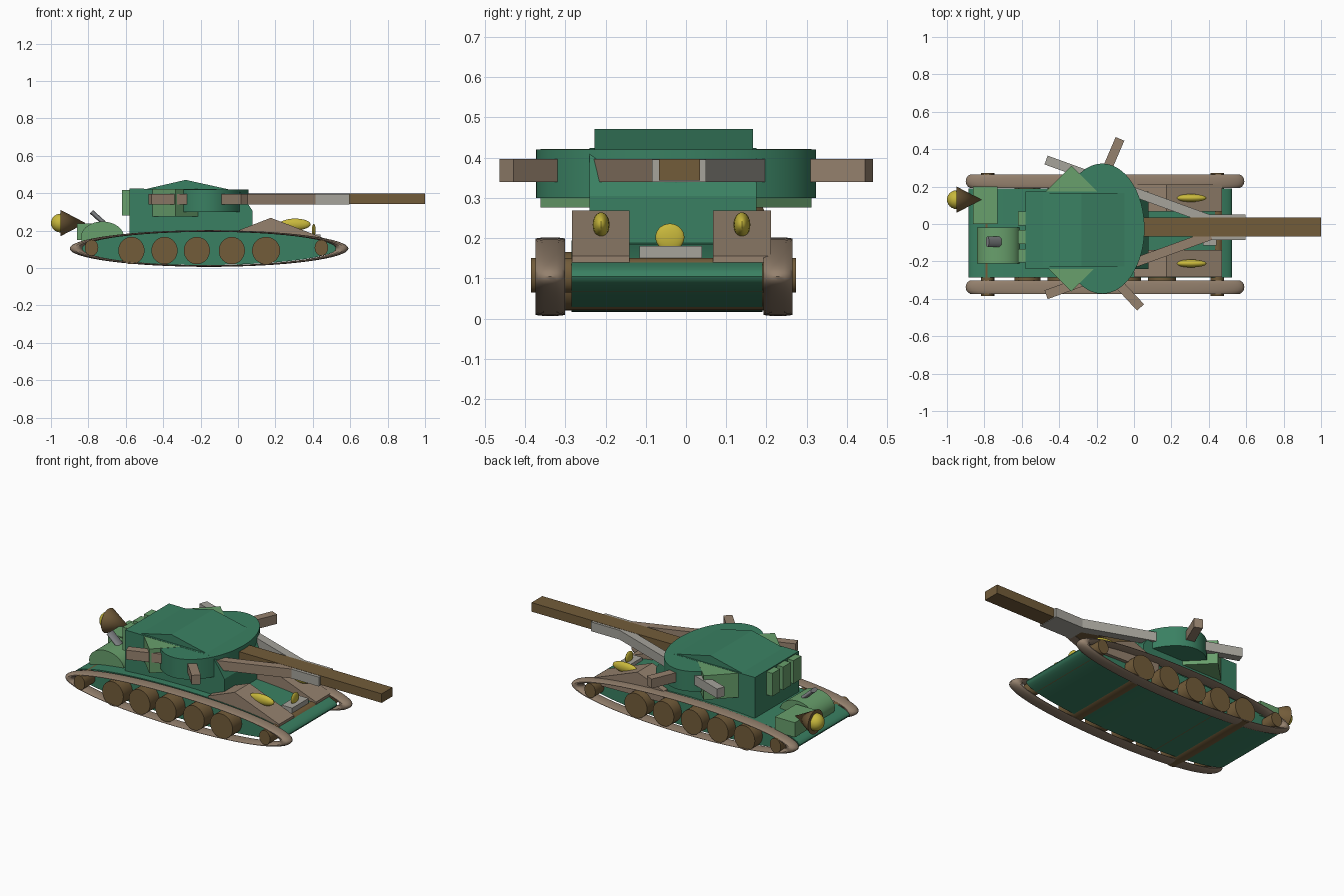
import bpy, math
from mathutils import Vector

if "Cube" in bpy.data.objects:
    bpy.data.objects.remove(bpy.data.objects["Cube"])

CY = -0.05  # centre line of the vehicle


def mat(name, r, g, b):
    m = bpy.data.materials.new(name)
    m.diffuse_color = (r, g, b, 1)
    m.use_nodes = True
    m.node_tree.nodes["Principled BSDF"].inputs["Base Color"].default_value = m.diffuse_color
    return m


GREEN = mat("green", 0.042, 0.216, 0.122)
LIGHT = mat("light_green", 0.14, 0.35, 0.15)
BROWN = mat("brown", 0.17, 0.107, 0.042)
TAN = mat("tan", 0.30, 0.22, 0.155)
STEEL = mat("steel", 0.38, 0.37, 0.33)
YELLOW = mat("yellow", 0.58, 0.48, 0.045)


def finish(name, m, smooth=False):
    o = bpy.context.object
    o.name = name
    o.data.materials.append(m)
    bpy.ops.object.transform_apply(location=False, rotation=True, scale=True)
    if smooth:
        bpy.ops.object.shade_smooth_by_angle(angle=math.radians(35))
    return o


def box(name, x, y, z, m, turn=0):
    """Box from three (low, high) ranges, turned about its own centre."""
    bpy.ops.mesh.primitive_cube_add(size=1, location=[(a + b) / 2 for a, b in (x, y, z)],
                                    rotation=(0, 0, turn))
    bpy.context.object.scale = [b - a for a, b in (x, y, z)]
    return finish(name, m)


def cyl_y(name, x, z, rx, rz, y0, y1, m, n=48):
    """Elliptical cylinder lying along y."""
    bpy.ops.mesh.primitive_cylinder_add(vertices=n, radius=1, depth=1,
                                        location=(x, (y0 + y1) / 2, z),
                                        rotation=(math.pi / 2, 0, 0))
    bpy.context.object.scale = (rx, rz, y1 - y0)
    return finish(name, m, True)


def ball(name, loc, r, m):
    bpy.ops.mesh.primitive_uv_sphere_add(segments=24, ring_count=14, radius=1, location=loc)
    bpy.context.object.scale = r
    return finish(name, m, True)


def prism(name, profile, y0, y1, m):
    """Side profile in x, z (clockwise) extruded along y."""
    n = len(profile)
    verts = [(x, y, z) for y in (y0, y1) for x, z in profile]
    faces = [tuple(range(n)), tuple(range(2 * n - 1, n - 1, -1))]
    faces += [(i, i + n, (i + 1) % n + n, (i + 1) % n) for i in range(n)]
    me = bpy.data.meshes.new(name)
    me.from_pydata(verts, [], faces)
    o = bpy.data.objects.new(name, me)
    bpy.context.collection.objects.link(o)
    bpy.context.view_layer.objects.active = o
    me.materials.append(m)
    import bmesh
    bm = bmesh.new()
    bm.from_mesh(me)
    bmesh.ops.recalc_face_normals(bm, faces=bm.faces)
    bm.to_mesh(me)
    bm.free()


def bar(name, p, q, width, m):
    """Level beam between two x, y points at gun height."""
    p, q = Vector(p), Vector(q)
    c, d = (p + q) / 2, q - p
    return box(name, (c.x - d.length / 2, c.x + d.length / 2),
               (c.y - width / 2, c.y + width / 2), (0.34, 0.396), m, math.atan2(d.y, d.x))


# hull and tracks
cyl_y("hull", -0.18, 0.105, 0.705, 0.089, -0.285, 0.19, GREEN, 64)
for side, y in (("right", -0.3375), ("left", 0.2285)):
    bpy.ops.mesh.primitive_torus_add(major_segments=64, minor_segments=14, major_radius=0.955,
                                     minor_radius=0.045, location=(-0.155, y, 0.104),
                                     rotation=(math.pi / 2, 0, 0))
    bpy.context.object.scale = (0.745, 0.098, 0.83)
    finish(f"{side}_track", TAN, True)

# wheels run right through the hull
for i, x in enumerate((-0.57, -0.393, -0.22, -0.033, 0.15)):
    cyl_y(f"road_wheel_{i}", x, 0.093, 0.07 if i < 4 else 0.075, 0.073, -0.372, 0.262, BROWN, 32)
for name, x in (("rear", -0.783), ("front", 0.446)):
    cyl_y(f"{name}_wheel", x, 0.108, 0.036, 0.043, -0.385, 0.273, BROWN, 32)

# turret body, round turret and gabled roof
prism("turret_body", [(-0.58, 0.18), (-0.58, 0.424), (0.0, 0.42), (0.078, 0.305), (0.078, 0.18)],
      -0.24, 0.175, GREEN)
bpy.ops.mesh.primitive_cylinder_add(vertices=64, radius=1, depth=0.12,
                                    location=(-0.17, -0.025, 0.36))
bpy.context.object.scale = (0.226, 0.348, 1)
finish("round_turret", GREEN, True)
prism("turret_roof", [(-0.50, 0.42), (-0.28, 0.471), (-0.04, 0.418)], -0.228, 0.167, GREEN)

# diamond side pods and rear stowage slats
for side, y in (("right", -0.22), ("left", 0.17)):
    box(f"{side}_pod", (-0.435, -0.235), (y - 0.1, y + 0.1), (0.276, 0.421), LIGHT, math.pi / 4)
for i, y in enumerate((0.03, -0.07, -0.17)):
    box(f"rear_slat_{i}", (-0.62, -0.57), (y - 0.037, y + 0.037), (0.28, 0.418), LIGHT)

# gun, sleeve and diagonal beams
box("gun_barrel", (-0.1, 1.0), (-0.067, 0.035), (0.343, 0.397), BROWN)
box("gun_sleeve", (0.38, 0.595), (-0.085, 0.05), (0.34, 0.3955), STEEL)
bar("left_beam", (-0.47, 0.342), (0.41, 0.022), 0.05, STEEL)
bar("right_beam", (-0.47, -0.378), (0.41, -0.06), 0.05, TAN)
bar("left_arm", (-0.15, 0.28), (-0.075, 0.455), 0.05, TAN)
bar("right_arm", (-0.12, -0.28), (0.035, -0.446), 0.05, TAN)

# front wedge fenders with long lamps
for side, y0, y1 in (("right", -0.283, -0.14), ("left", 0.067, 0.211)):
    prism(f"{side}_fender", [(0.0, 0.13), (0.0, 0.2), (0.175, 0.268), (0.47, 0.155), (0.47, 0.12)],
          y0, y1, TAN)
    ball(f"{side}_lamp", (0.305, y0 + 0.072, 0.233), (0.083, 0.021, 0.031), YELLOW)
box("lamp_plate", (0.37, 0.44), (-0.115, 0.04), (0.14, 0.18), STEEL)
ball("centre_lamp", (0.405, -0.04, 0.202), (0.01, 0.036, 0.034), YELLOW)

# rear deck: drum with spout, box, and horn with bulb
cyl_y("rear_drum", -0.725, 0.165, 0.115, 0.083, -0.21, -0.018, LIGHT)
box("rear_box", (-0.862, -0.73), (0.0, 0.2), (0.15, 0.238), LIGHT)
bpy.ops.mesh.primitive_cylinder_add(vertices=24, radius=0.028, depth=0.09,
                                    location=(-0.75, -0.095, 0.27),
                                    rotation=(0, math.radians(-48), 0))
bpy.context.object.scale = (0.45, 1, 1)
finish("spout", mat("dark_steel", 0.22, 0.23, 0.24), True)
bpy.ops.mesh.primitive_cone_add(vertices=32, radius1=0.071, radius2=0, depth=0.135,
                                location=(-0.8825, 0.13, 0.24), rotation=(0, math.pi / 2, 0))
finish("horn", BROWN, True)
ball("horn_bulb", (-0.95, 0.13, 0.24), (0.05, 0.05, 0.05), YELLOW)
